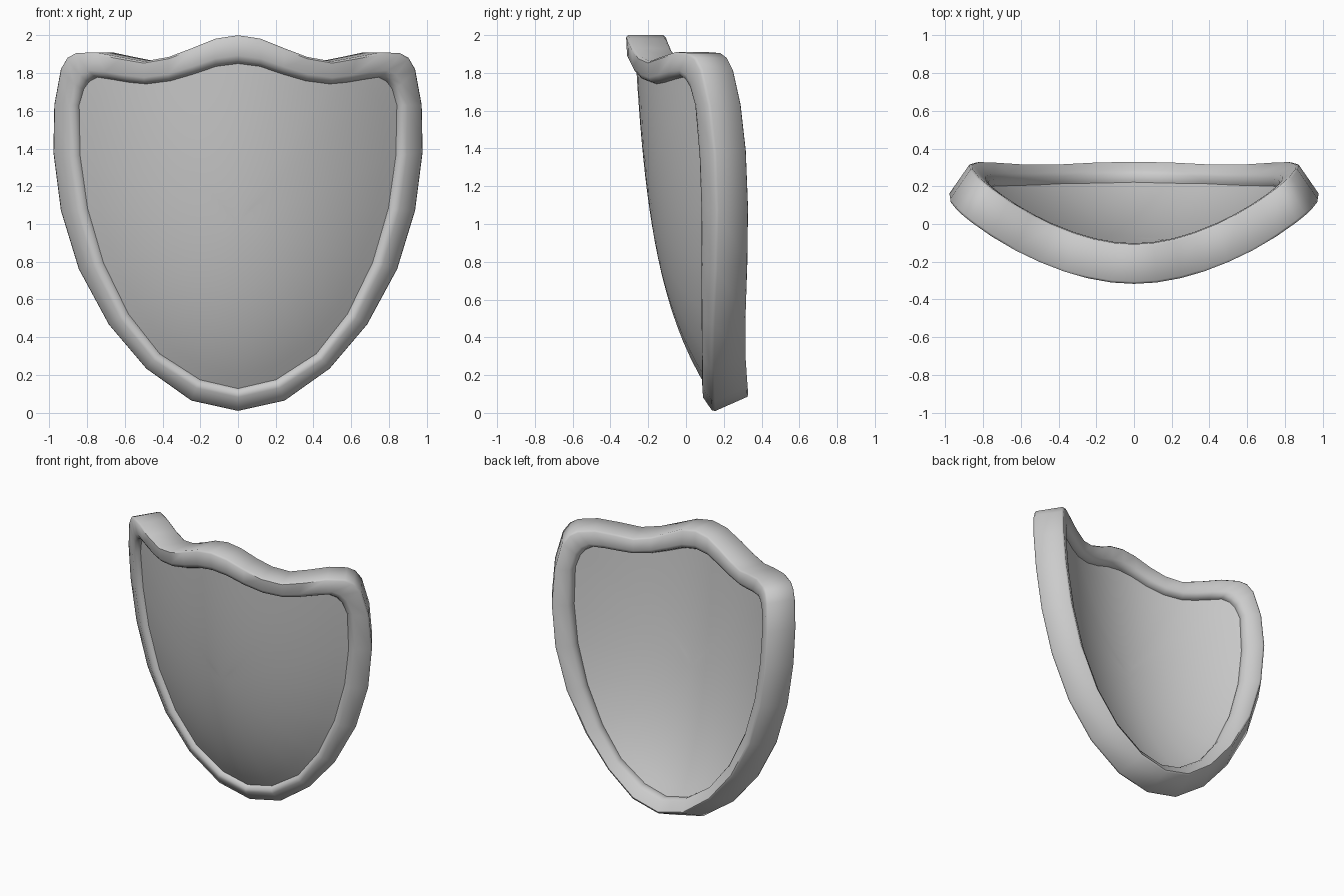
import bpy, bmesh, math
from mathutils import Vector

if "Cube" in bpy.data.objects:
    bpy.data.objects.remove(bpy.data.objects["Cube"])

# Half outlines (x, z), bottom tip to top centre: outer and inner edge of the rim
OUTER = [(0, .005), (.25, .06), (.49, .23), (.69, .465), (.85, .76), (.945, 1.07),
         (.985, 1.38), (.98, 1.63), (.945, 1.82), (.91, 1.88), (.865, 1.905),
         (.76, 1.91), (.63, 1.885), (.5, 1.862), (.37, 1.885), (.25, 1.93), (.12, 1.982), (0, 2.0)]
INNER = [(0, .112), (.21, .16), (.43, .30), (.6, .515), (.735, .79), (.82, 1.08),
         (.86, 1.36), (.865, 1.63), (.84, 1.715), (.81, 1.755), (.765, 1.778),
         (.68, 1.765), (.59, 1.75), (.5, 1.742), (.37, 1.758), (.24, 1.795), (.12, 1.835), (0, 1.85)]


def mirrored(half):
    return half + [(-x, z) for x, z in half[-2:0:-1]]


outer, inner = mirrored(OUTER), mirrored(INNER)
N = len(outer)


def front(x, z):
    """Depth of the curved shield front at (x, z)."""
    sag = .43 * (1 - math.exp(-z / .6)) + .025 * z
    return .147 - sag + (.43 + .2 * math.exp(-z / .45)) * x * x


def place(x, z, depth):
    """Point on the curved front, pushed back along its softened normal."""
    e = .01
    dx = (front(x + e, z) - front(x - e, z)) / (2 * e)
    dz = (front(x, z + e) - front(x, z - e)) / (2 * e)
    fade = max(0, min(1, (1.8 - z) / .6))
    n = Vector((-.8 * dx, 1, -.6 * dz * fade)).normalized()
    return Vector((x, front(x, z), z)) + n * depth


def bridge(bm, a, b):
    for i in range(N):
        j = (i + 1) % N
        bm.faces.new((a[i], a[j], b[j], b[i]))


def finish(bm, name, angle):
    bmesh.ops.recalc_face_normals(bm, faces=bm.faces)
    mesh = bpy.data.meshes.new(name)
    bm.to_mesh(mesh)
    bm.free()
    ob = bpy.data.objects.new(name, mesh)
    bpy.context.collection.objects.link(ob)
    bpy.ops.object.select_all(action='DESELECT')
    ob.select_set(True)
    bpy.context.view_layer.objects.active = ob
    bpy.ops.object.shade_smooth_by_angle(angle=math.radians(angle))


# Rim: section (fraction from outer to inner, depth) swept round the outline
T = .21
section = [(0, .012), (.08, 0), (.72, 0), (.9, .012), (1, .04),
           (1, T - .04), (.9, T - .012), (.72, T), (.08, T), (0, T - .012)]
bm = bmesh.new()
rings = []
for t, d in section:
    rings.append([bm.verts.new(place(o[0] + (i[0] - o[0]) * t, o[1] + (i[1] - o[1]) * t, d))
                  for o, i in zip(outer, inner)])
for k in range(len(rings)):
    bridge(bm, rings[k], rings[(k + 1) % len(rings)])
finish(bm, "shield_rim", 50)

# Panel: curved slab of shrinking rings, front and back skins
CZ, STEPS = 1.0, 10
bm = bmesh.new()
edges = []
for depth in (.045, T - .05):
    prev = None
    for s in range(STEPS):
        f = 1.02 * (1 - s / STEPS)
        ring = [bm.verts.new(place(x * f, CZ + (z - CZ) * f, depth)) for x, z in inner]
        if prev:
            bridge(bm, prev, ring)
        else:
            edges.append(ring)
        prev = ring
    mid = bm.verts.new(place(0, CZ, depth))
    for i in range(N):
        bm.faces.new((prev[i], prev[(i + 1) % N], mid))
bridge(bm, *edges)
finish(bm, "shield_panel", 40)
